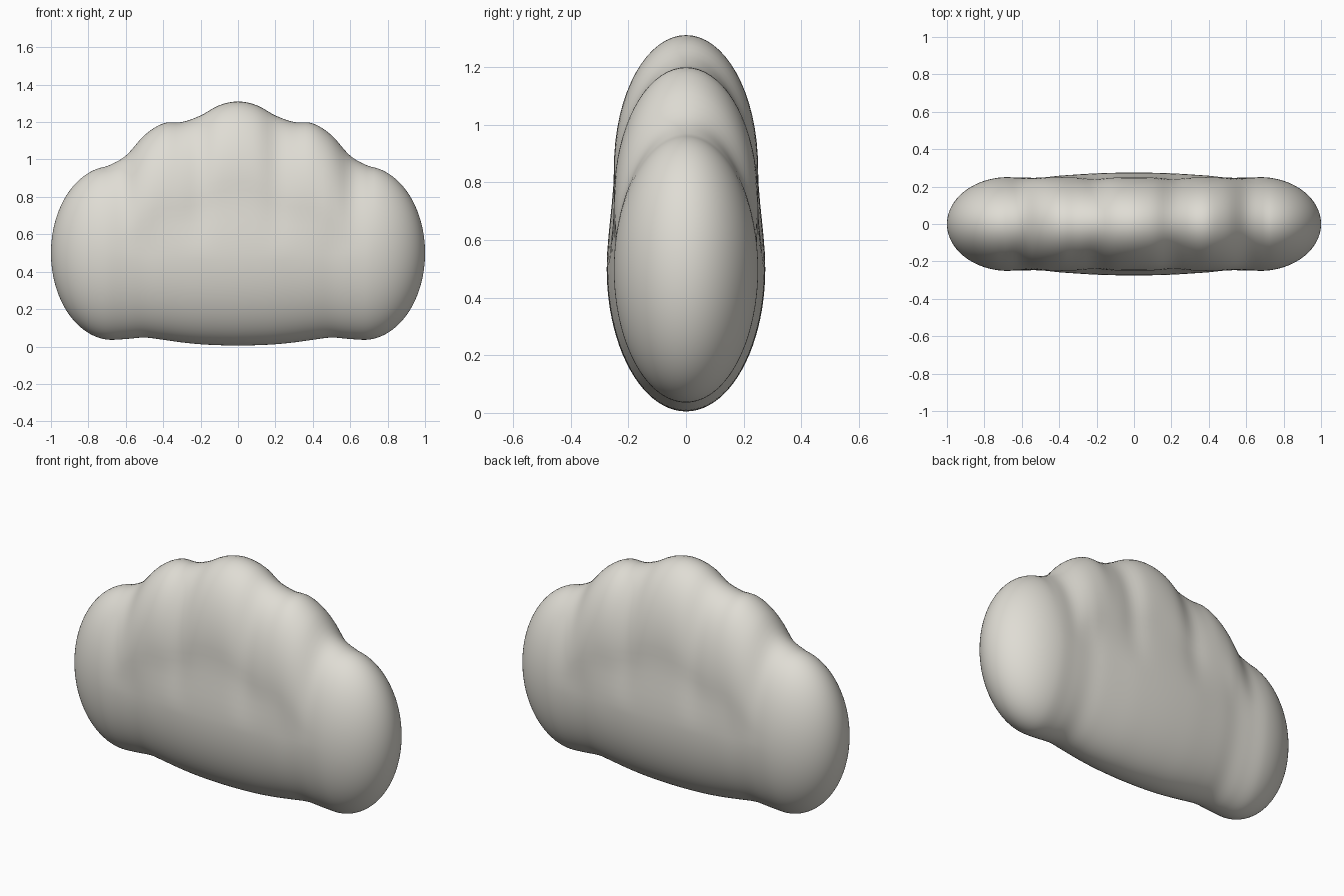
import bpy, bmesh, math

cube = bpy.data.objects.get("Cube")
if cube:
    bpy.data.objects.remove(cube, do_unlink=True)

# Half profiles sampled every 0.1 from the middle outward
TOP = [1.31, 1.29, 1.235, 1.2, 1.193, 1.13, 1.02, 0.964, 0.93]
BOTTOM = [0.005, 0.007, 0.012, 0.022, 0.036, 0.048, 0.04, 0.037, 0.06]
WIDTH = [0.275, 0.274, 0.271, 0.265, 0.258, 0.248, 0.248, 0.25, 0.24]
MID = 0.5
LOBE_HEIGHT = 0.46
LENGTH_STEPS = 120
ARC_STEPS = 22


def sample(keys, x):
    """Smooth curve through evenly spaced keys, mirrored at the middle."""
    i = min(int(x * 10), len(keys) - 2)
    t = x * 10 - i
    a, b, c = keys[abs(i - 1)], keys[i], keys[i + 1]
    d = keys[min(i + 2, len(keys) - 1)]
    return b + t / 2 * (c - a + t * (2*a - 5*b + 4*c - d + t * (3*(b - c) + d - a)))


def section(x):
    """Top, bottom and half width of the cloud at a distance from the middle."""
    if x < 0.7:
        return sample(TOP, x), sample(BOTTOM, x), sample(WIDTH, x)
    k = math.sqrt(max(0.0, 1 - ((x - 0.67) / 0.33) ** 2))
    return MID + 0.465 * k, MID - 0.465 * k, 0.251 * k


def crease(x):
    """Depth of the soft valleys between neighbouring lobes."""
    return sum(depth * math.exp(-((x - at) / 0.07) ** 2)
               for at, depth in ((0.21, 0.1), (0.61, 0.09)))


def ring(x):
    """Closed cross-section: lower half ellipse, upper rounded lobe."""
    top, bottom, width = section(abs(x))
    cap = max(MID, top - LOBE_HEIGHT)
    cap_width = min(width, 0.25)
    half = []
    for i in range(2 * ARC_STEPS + 1):
        angle = math.pi / 2 * (i / ARC_STEPS - 1)
        u = math.sin(angle)
        if u <= 0:
            half.append((width * math.cos(angle), MID + (MID - bottom) * u))
            continue
        z = MID + (top - MID) * u
        if z < cap:
            t = (z - MID) / (cap - MID)
            y = width + (cap_width - width) * t * t * (3 - 2 * t)
        else:
            t = (z - cap) / max(top - cap, 1e-6)
            y = cap_width * math.sqrt(max(0.0, 1 - t * t))
        half.append((y * (1 - crease(abs(x)) * u), z))
    other = [(-y, z) for y, z in half[-2:0:-1]]
    return [(x, y, z) for y, z in half + other]


# Loft the cloud body along x
bm = bmesh.new()
rings = []
for i in range(LENGTH_STEPS + 1):
    x = math.sin(math.pi / 2 * (2 * i / LENGTH_STEPS - 1))
    rings.append([bm.verts.new(p) for p in ring(x)])
for a, b in zip(rings, rings[1:]):
    for j in range(len(a)):
        k = (j + 1) % len(a)
        bm.faces.new((a[j], a[k], b[k], b[j]))
bmesh.ops.remove_doubles(bm, verts=bm.verts, dist=1e-5)
bmesh.ops.recalc_face_normals(bm, faces=bm.faces)
for face in bm.faces:
    face.smooth = True
mesh = bpy.data.meshes.new("cloud_body")
bm.to_mesh(mesh)
bm.free()

# Single warm off-white material
mat = bpy.data.materials.new("warm_white")
mat.use_nodes = True
color = (0.74, 0.72, 0.66, 1)
mat.diffuse_color = color
for node in mat.node_tree.nodes:
    if node.type == "BSDF_PRINCIPLED":
        node.inputs["Base Color"].default_value = color
mesh.materials.append(mat)

cloud = bpy.data.objects.new("cloud_body", mesh)
bpy.context.scene.collection.objects.link(cloud)
